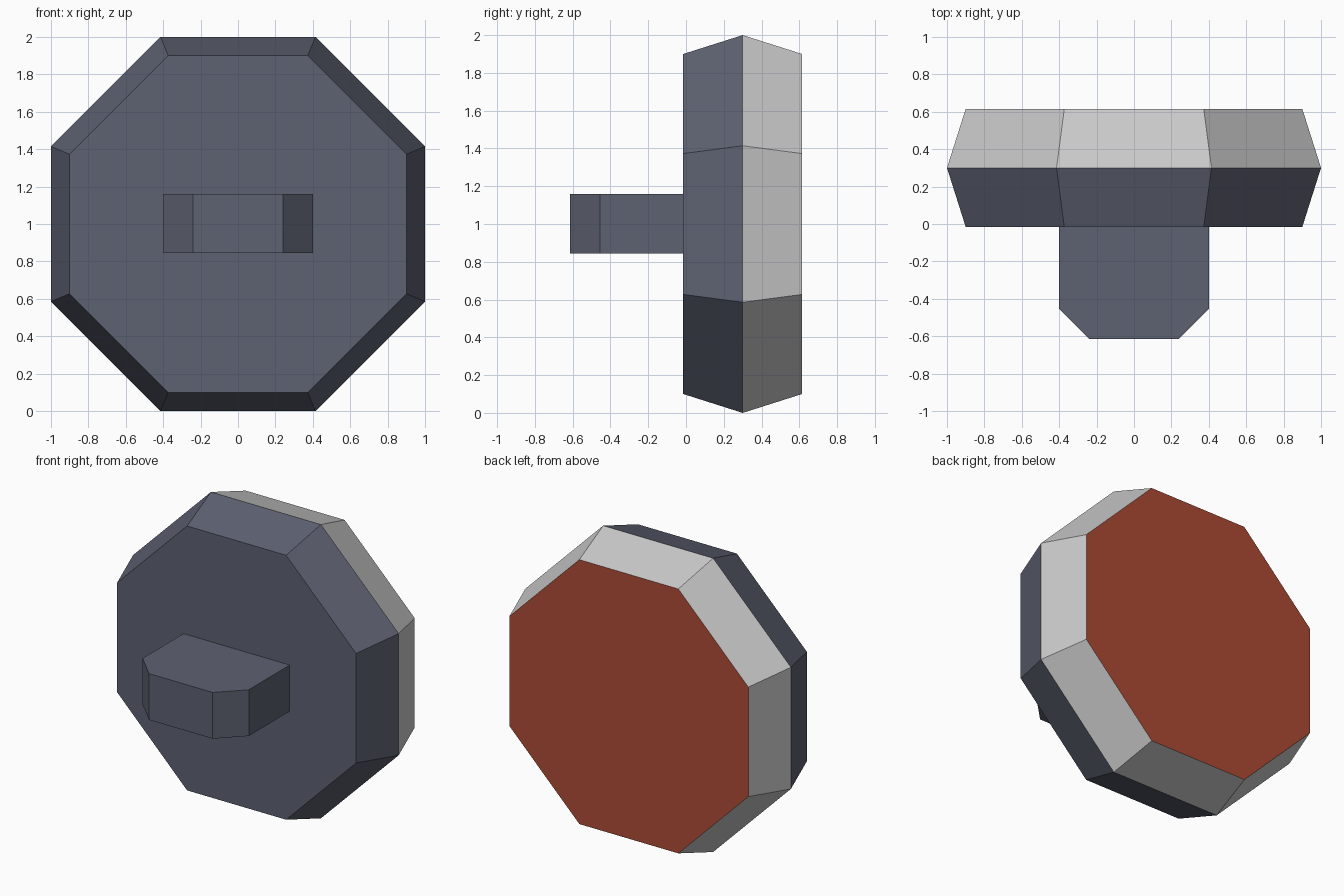
import bpy, bmesh
from math import cos, sin, pi

if "Cube" in bpy.data.objects:
    bpy.data.objects.remove(bpy.data.objects["Cube"])


def material(name, rgb):
    m = bpy.data.materials.new(name)
    m.diffuse_color = (*rgb, 1)
    m.use_nodes = True
    m.node_tree.nodes["Principled BSDF"].inputs["Base Color"].default_value = m.diffuse_color
    return m


slate = material("slate", (0.11, 0.12, 0.165))
grey = material("grey", (0.8, 0.8, 0.8))
red = material("red", (0.42, 0.07, 0.035))


def loft(name, rings, mats, sides):
    """Closed solid through rings; mats holds slots for front cap, bands, back cap."""
    bm = bmesh.new()
    loops = [[bm.verts.new(p) for p in ring] for ring in rings]
    n = len(loops[0])
    bm.faces.new(loops[0]).material_index = sides[0]
    for a, b, slot in zip(loops, loops[1:], sides[1:]):
        for i in range(n):
            j = (i + 1) % n
            bm.faces.new((a[i], a[j], b[j], b[i])).material_index = slot
    bm.faces.new(loops[-1]).material_index = sides[-1]
    bmesh.ops.recalc_face_normals(bm, faces=bm.faces)
    mesh = bpy.data.meshes.new(name)
    bm.to_mesh(mesh)
    bm.free()
    for m in mats:
        mesh.materials.append(m)
    obj = bpy.data.objects.new(name, mesh)
    bpy.context.collection.objects.link(obj)
    return obj


def octagon(y, apothem):
    r = apothem / cos(pi / 8)
    angles = [pi / 8 + k * pi / 4 for k in range(8)]
    return [(r * cos(a), y, 1 + r * sin(a)) for a in angles]


# Octagonal pad body: slate front half, grey rear rim, red striking face
loft("pad_body",
     [octagon(-0.015, 0.9), octagon(0.3, 1.0), octagon(0.615, 0.9)],
     [slate, grey, red], [0, 0, 1, 2])

# Grip on the front with two chamfered corners
half = [(0.4, -0.015), (0.4, -0.455), (0.24, -0.615)]
profile = half + [(-x, y) for x, y in reversed(half)]
loft("handle", [[(x, y, z) for x, y in profile] for z in (0.845, 1.16)],
     [slate], [0, 0, 0])
